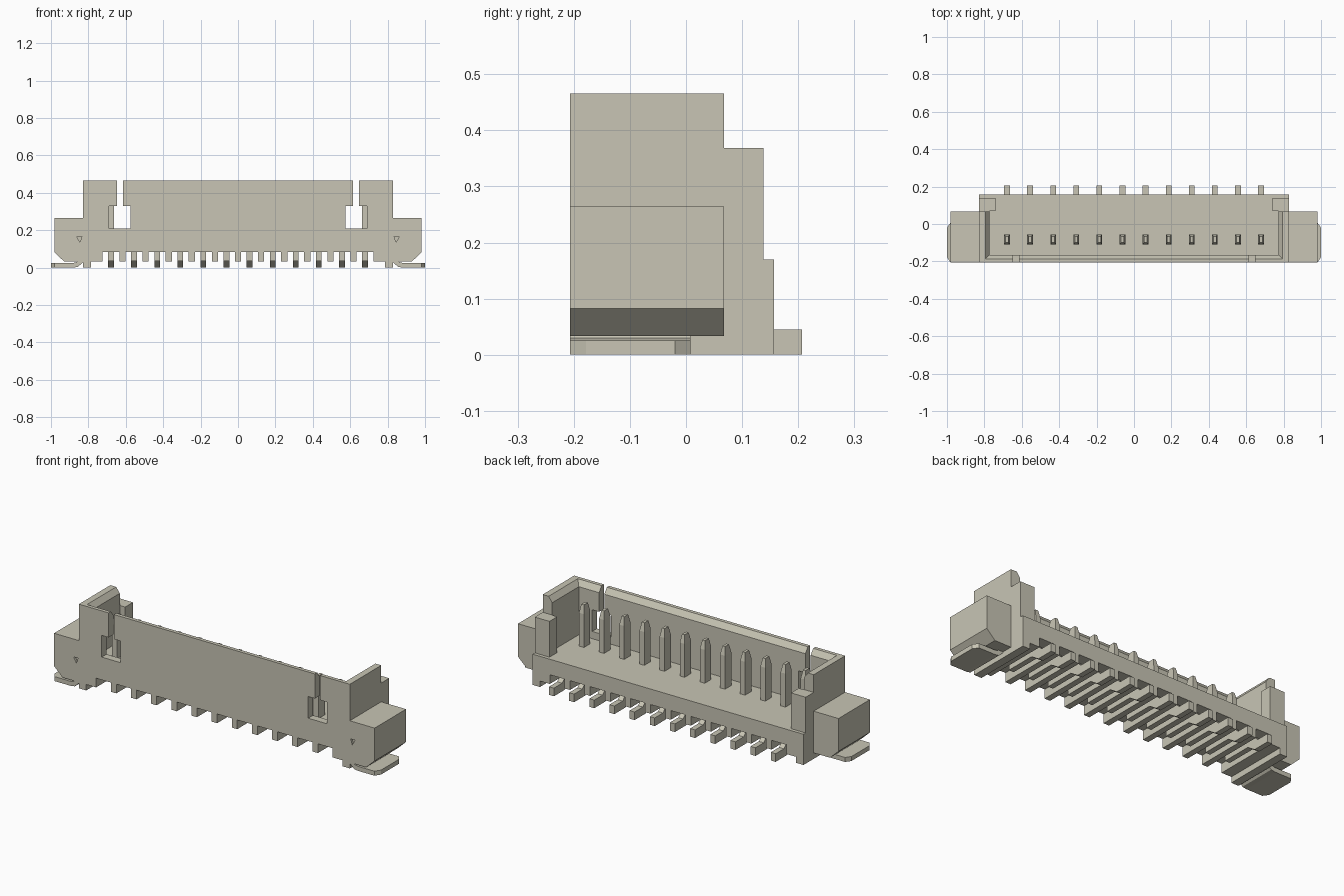
import bpy, bmesh
from mathutils import Vector

cube = bpy.data.objects.get("Cube")
if cube:
    bpy.data.objects.remove(cube, do_unlink=True)

COLOUR = (0.58, 0.56, 0.46, 1)
mat = bpy.data.materials.new("warm light grey")
mat.use_nodes = True
mat.diffuse_color = COLOUR
mat.node_tree.nodes["Principled BSDF"].inputs["Base Color"].default_value = COLOUR

FRONT, BACK = -0.207, 0.157
FLOOR, TOP = 0.17, 0.466
PITCH, COUNT = 0.1235, 12
PIN_X = [(i - (COUNT - 1) / 2) * PITCH for i in range(COUNT)]


def place(axis, a, b, c):
    """Put profile point (a, b) at distance c along the named axis."""
    return Vector({"x": (c, a, b), "y": (a, c, b), "z": (a, b, c)}[axis])


def loft(bm, rings):
    """Skin a stack of equal rings and cap both ends."""
    rows = [[bm.verts.new(p) for p in ring] for ring in rings]
    n = len(rows[0])
    for low, high in zip(rows, rows[1:]):
        for i in range(n):
            j = (i + 1) % n
            bm.faces.new((low[i], low[j], high[j], high[i]))
    bm.faces.new(rows[0][::-1])
    bm.faces.new(rows[-1])


def extrude(bm, profile, axis, lo, hi):
    loft(bm, [[place(axis, a, b, c) for a, b in profile] for c in (lo, hi)])


def rect(x0, x1, y0, y1):
    return [(x0, y0), (x1, y0), (x1, y1), (x0, y1)]


def flip(profile, side):
    return [(a * side, b) for a, b in profile]


def finish(bm, name):
    bmesh.ops.recalc_face_normals(bm, faces=bm.faces)
    mesh = bpy.data.meshes.new(name)
    bm.to_mesh(mesh)
    bm.free()
    mesh.materials.append(mat)
    obj = bpy.data.objects.new(name, mesh)
    bpy.context.collection.objects.link(obj)
    return obj


def cut(target, bm):
    """Subtract the cutter mesh from the target, then drop the cutter."""
    cutter = finish(bm, "cutter")
    cutter.hide_render = True
    mod = target.modifiers.new("cut", "BOOLEAN")
    mod.operation = "DIFFERENCE"
    mod.solver = "EXACT"
    mod.object = cutter
    bpy.context.view_layer.objects.active = target
    bpy.ops.object.modifier_apply(modifier=mod.name)
    bpy.data.objects.remove(cutter, do_unlink=True)


# Housing: stepped side silhouette swept across the width
bm = bmesh.new()
extrude(bm, [(FRONT, 0), (BACK, 0), (BACK, FLOOR), (0.138, FLOOR), (0.138, 0.368),
             (0.068, 0.368), (0.068, TOP), (FRONT, TOP)], "x", -0.83, 0.83)
housing = finish(bm, "housing")

# Cavity with a chamfered rim
bm = bmesh.new()
rings = []
for z, grow in ((FLOOR, 0), (TOP - 0.03, 0), (TOP, 0.022), (TOP + 0.1, 0.022)):
    ring = rect(-0.772 - grow, 0.772 + grow, -0.165 - grow, 0.07)
    rings.append([place("z", x, y, z) for x, y in ring])
loft(bm, rings)
cut(housing, bm)

# Open back between the corner posts
bm = bmesh.new()
extrude(bm, rect(-0.74, 0.74, 0.03, 0.3), "z", FLOOR, 0.6)
cut(housing, bm)

# Raised underside between the end feet
bm = bmesh.new()
extrude(bm, rect(-0.785, 0.785, -0.5, 0.5), "z", -0.1, 0.033)
cut(housing, bm)

# Comb channels for the pins
bm = bmesh.new()
for x in PIN_X:
    extrude(bm, rect(x - 0.045, x + 0.045, -0.4, 0.4), "z", -0.1, 0.084)
cut(housing, bm)

# Keyhole latch openings in the front wall
bm = bmesh.new()
for side in (-1, 1):
    keyhole = [(0.575, 0.21), (0.69, 0.21), (0.69, 0.33), (0.648, 0.33),
               (0.648, 0.6), (0.616, 0.6), (0.616, 0.33), (0.575, 0.33)]
    extrude(bm, flip(keyhole, side), "y", -0.4, -0.12)
cut(housing, bm)

for side, label in ((-1, "right"), (1, "left")):
    # End wing with a sloped lower edge and a small notch in front
    bm = bmesh.new()
    wing = [(0.83, 0.033), (0.93, 0.033), (0.982, 0.082), (0.982, 0.264), (0.83, 0.264)]
    extrude(bm, flip(wing, side), "y", FRONT, 0.068)
    wing_obj = finish(bm, label + "_wing")
    bm = bmesh.new()
    extrude(bm, flip([(0.835, 0.165), (0.862, 0.165), (0.845, 0.135)], side),
            "y", -0.4, FRONT + 0.012)
    cut(wing_obj, bm)

    # Solder tab with clipped corners
    bm = bmesh.new()
    tab = [(0.88, FRONT), (0.98, FRONT), (1, -0.178), (1, -0.02), (0.98, 0.008), (0.88, 0.008)]
    extrude(bm, flip(tab, side), "z", 0, 0.025)
    finish(bm, label + "_solder_tab")

    # Bent neck joining the tab to the housing
    bm = bmesh.new()
    neck = [(0.88, 0), (0.88, 0.025), (0.86, 0.03), (0.85, 0.06),
            (0.825, 0.06), (0.83, 0.028), (0.855, 0.004)]
    extrude(bm, flip(neck, side), "y", FRONT, 0.008)
    finish(bm, label + "_tab_neck")

# Contact pins: bent leg and foot, with an upright tapered post
leg = [(-0.11, 0.12), (-0.11, 0.034), (0.06, 0.034), (0.11, 0), (0.207, 0),
       (0.207, 0.045), (0.135, 0.045), (0.095, 0.083), (-0.055, 0.083), (-0.055, 0.12)]
for number, x in enumerate(PIN_X, 1):
    bm = bmesh.new()
    extrude(bm, leg, "x", x - 0.015, x + 0.015)
    rings = []
    for z, w, d in ((0.12, 0.015, 0.0275), (0.355, 0.015, 0.0275), (0.4, 0.008, 0.017)):
        ring = rect(x - w, x + w, -0.0825 - d, -0.0825 + d)
        rings.append([place("z", a, b, z) for a, b in ring])
    loft(bm, rings)
    finish(bm, f"contact_pin_{number}")
